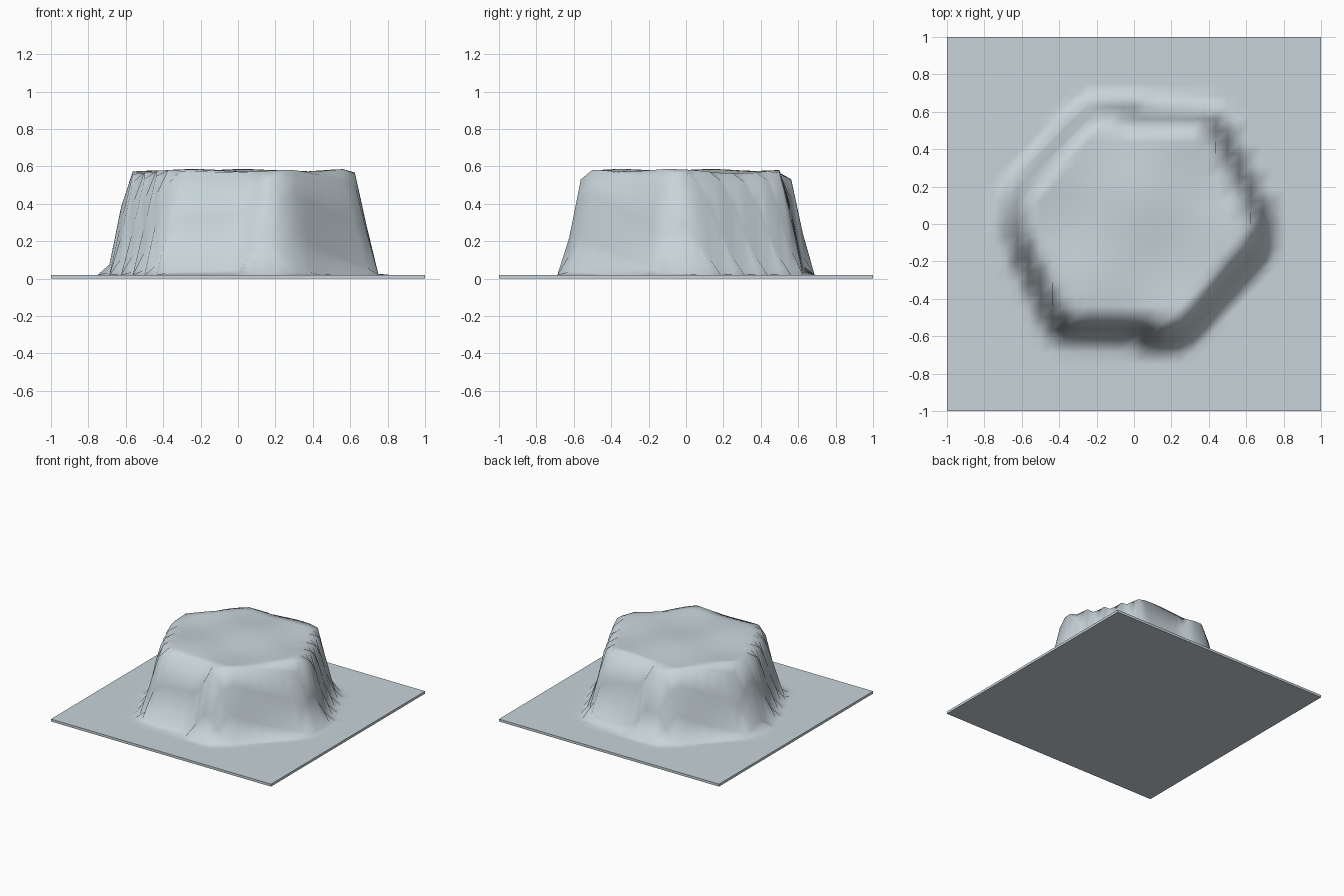
import bpy, bmesh, math
from mathutils import Vector

if "Cube" in bpy.data.objects:
    bpy.data.objects.remove(bpy.data.objects["Cube"])

N = 32          # grid cells per side
STEP = 2 / N
GROUND, TOP = 0.02, 0.574

# Plateau outline at half height
OUTLINE = [Vector(p) for p in [
    (0.685, 0.02), (0.68, -0.12), (0.29, -0.57), (0.2, -0.61), (0.1, -0.61),
    (0.03, -0.57), (-0.36, -0.565), (-0.44, -0.5), (-0.61, -0.13),
    (-0.645, 0.02), (-0.63, 0.17), (-0.3, 0.56), (-0.2, 0.615),
    (-0.06, 0.615), (0.02, 0.58), (0.4, 0.565), (0.47, 0.48), (0.65, 0.12)]]


def inside_distance(p):
    """Signed distance to the outline, positive inside."""
    best, inside = 9.0, False
    for a, b in zip(OUTLINE, OUTLINE[1:] + OUTLINE[:1]):
        ab = b - a
        t = max(0, min(1, (p - a).dot(ab) / ab.dot(ab)))
        best = min(best, (p - a - ab * t).length)
        if (a.y > p.y) != (b.y > p.y) and p.x < a.x + (p.y - a.y) * ab.x / ab.y:
            inside = not inside
    return best if inside else -best


def height(x, y):
    t = max(0, min(1, inside_distance(Vector((x, y))) / 0.15 + 0.5))
    t = t * t * (3 - 2 * t)
    ripple = 0.007 * math.sin(9 * x - 5 * y + 2) + 0.005 * math.sin(11 * y + 4 * x)
    return GROUND + t * (TOP - GROUND + ripple)


bm = bmesh.new()
grid = [[bm.verts.new((-1 + i * STEP, -1 + j * STEP, height(-1 + i * STEP, -1 + j * STEP)))
         for j in range(N + 1)] for i in range(N + 1)]

# Terrain surface, diagonals all running the same way
for i in range(N):
    for j in range(N):
        a, b, c, d = grid[i][j], grid[i + 1][j], grid[i + 1][j + 1], grid[i][j + 1]
        for tri in ((a, b, c), (a, c, d)):
            bm.faces.new(tri).smooth = True

# Skirt and underside
rim = ([grid[i][0] for i in range(N)] + [grid[N][j] for j in range(N)]
       + [grid[i][N] for i in range(N, 0, -1)] + [grid[0][j] for j in range(N, 0, -1)])
low = [bm.verts.new((v.co.x, v.co.y, 0)) for v in rim]
for k in range(len(rim)):
    m = (k + 1) % len(rim)
    bm.faces.new((rim[k], low[k], low[m], rim[m]))
    for e in rim[k].link_edges:
        if e.other_vert(rim[k]) == rim[m]:
            e.smooth = False
bm.faces.new(low[::-1])
bmesh.ops.recalc_face_normals(bm, faces=bm.faces)

mesh = bpy.data.meshes.new("plateau_terrain")
bm.to_mesh(mesh)
bm.free()
terrain = bpy.data.objects.new("plateau_terrain", mesh)
bpy.context.collection.objects.link(terrain)

stone = bpy.data.materials.new("pale blue grey")
stone.diffuse_color = (0.58, 0.66, 0.70, 1)
stone.use_nodes = True
stone.node_tree.nodes["Principled BSDF"].inputs["Base Color"].default_value = stone.diffuse_color
mesh.materials.append(stone)
